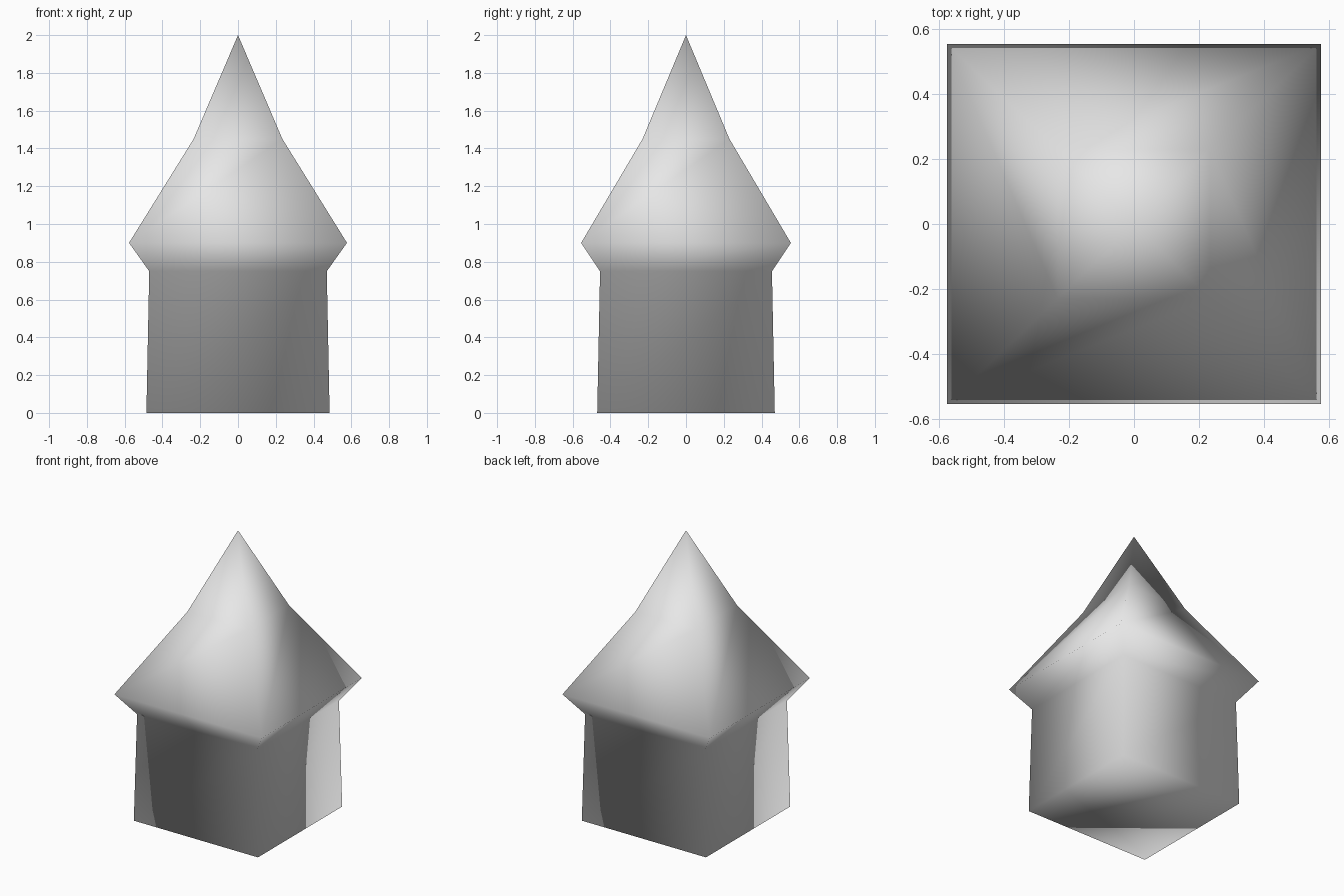
import bpy
import bmesh

cube = bpy.data.objects.get("Cube")
if cube:
    bpy.data.objects.remove(cube, do_unlink=True)

# Plain grey paint
grey = bpy.data.materials.new("light_grey")
grey.use_nodes = True
colour = (0.8, 0.8, 0.8, 1)
grey.diffuse_color = colour
for node in grey.node_tree.nodes:
    if node.type == "BSDF_PRINCIPLED":
        node.inputs["Base Color"].default_value = colour

# Rectangular rings from floor to spire: half width, half depth, height
LEVELS = [
    (0.485, 0.47, 0),       # floor
    (0.47, 0.455, 0.75),    # wall top
    (0.577, 0.555, 0.9),    # eave
    (0.235, 0.23, 1.45),    # roof break
]
CORNERS = [(-1, -1), (1, -1), (1, 1), (-1, 1)]

bm = bmesh.new()
rings = [[bm.verts.new((sx * w, sy * d, z)) for sx, sy in CORNERS]
         for w, d, z in LEVELS]

# Walls, eave underside and lower roof
for low, high in zip(rings, rings[1:]):
    for i in range(4):
        j = (i + 1) % 4
        bm.faces.new((low[i], low[j], high[j], high[i]))

# Pointed spire
tip = bm.verts.new((0, 0, 2))
for i in range(4):
    bm.faces.new((rings[-1][i], rings[-1][(i + 1) % 4], tip))

# Floor
bm.faces.new(rings[0][::-1])

# Soft shading runs over the whole shell
for face in bm.faces:
    face.smooth = True
bmesh.ops.recalc_face_normals(bm, faces=bm.faces)

mesh = bpy.data.meshes.new("tower_house")
bm.to_mesh(mesh)
bm.free()
mesh.materials.append(grey)
tower = bpy.data.objects.new("tower_house", mesh)
bpy.context.collection.objects.link(tower)
